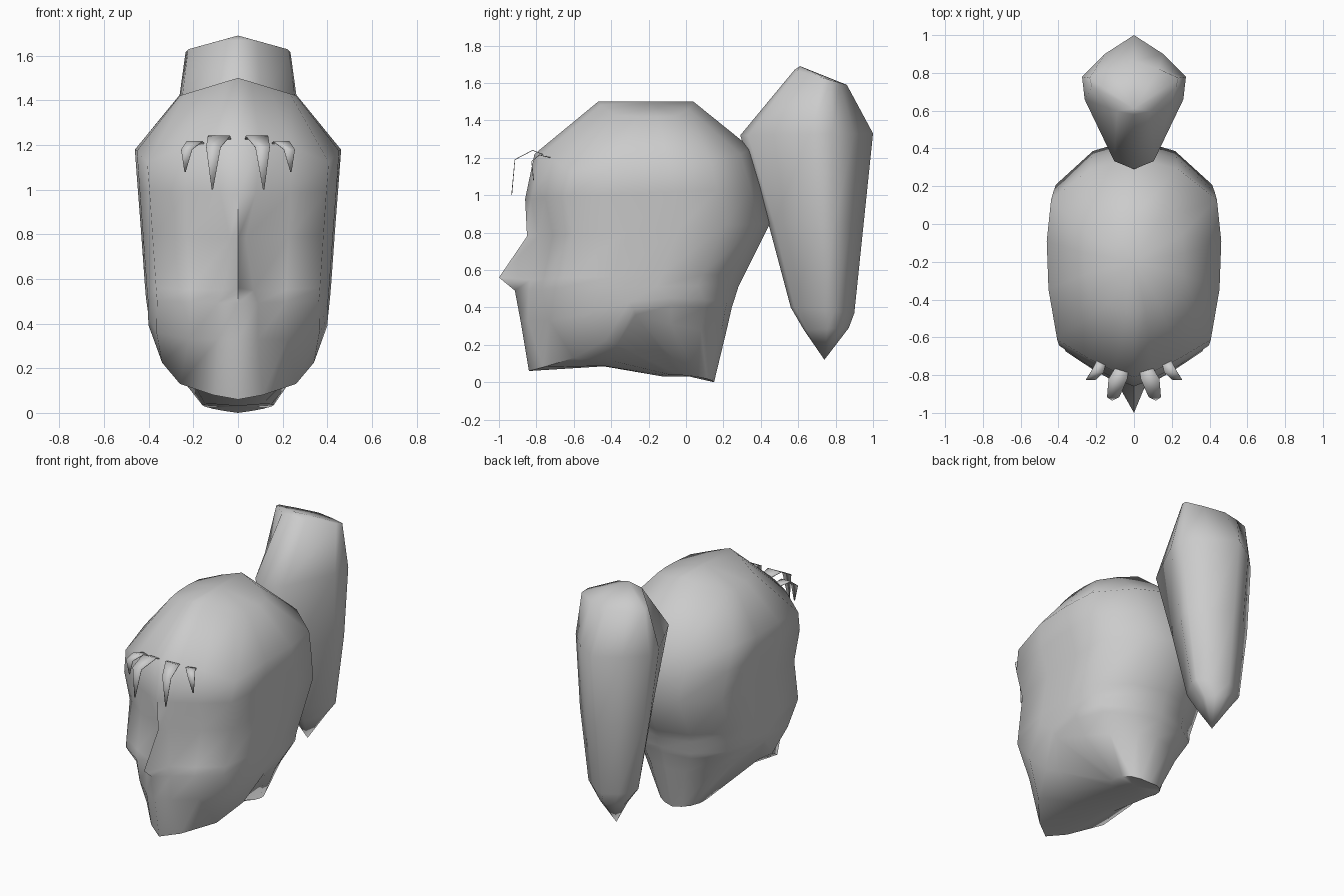
import bpy, bmesh, math

if "Cube" in bpy.data.objects:
    bpy.data.objects.remove(bpy.data.objects["Cube"])


def make_object(name, rings, start=None, end=None, closed=True, angle=50):
    """Loft equal-length rings; start / end points close the ends with fans."""
    bm = bmesh.new()
    vr = [[bm.verts.new(p) for p in r] for r in rings]
    n = len(vr[0])
    for a, b in zip(vr, vr[1:]):
        for i in range(n if closed else n - 1):
            j = (i + 1) % n
            bm.faces.new((a[i], a[j], b[j], b[i]))
    for tip, ring in ((start, vr[0]), (end, vr[-1])):
        if tip:
            t = bm.verts.new(tip)
            for i in range(n if closed else n - 1):
                bm.faces.new((ring[i], ring[(i + 1) % n], t))
    bmesh.ops.recalc_face_normals(bm, faces=bm.faces)
    me = bpy.data.meshes.new(name)
    bm.to_mesh(me)
    bm.free()
    ob = bpy.data.objects.new(name, me)
    bpy.context.collection.objects.link(ob)
    bpy.ops.object.select_all(action='DESELECT')
    ob.select_set(True)
    bpy.context.view_layer.objects.active = ob
    bpy.ops.object.shade_smooth_by_angle(angle=math.radians(angle))
    return ob


def mirrored(half):
    """Complete a front-to-back half ring with its mirror image."""
    return half + [(-x, y, z) for x, y, z in reversed(half[1:-1])]


def section(shape, yf, yb, zf, zb, w, drop=0):
    return [(w * sx, yf + (yb - yf) * sy, zf + (zb - zf) * sy - drop * sx)
            for sx, sy in shape]


# head: neck opening, underside, jaw line, cheeks, then face and skull sections
skull = [(0, 0), (.22, .025), (.52, .085), (.88, .17), (.98, .4),
         (1, .62), (.95, .81), (.5, .95), (0, 1)]
oval = [(0, 0), (.4, .04), (.7, .14), (.93, .32), (1, .5),
        (.93, .68), (.7, .86), (.4, .96), (0, 1)]
neck = section(oval, -.12, .15, .03, .0, .16, -.02)
underside = [(0, -.44, .085), (.09, -.44, .088), (.19, -.42, .12),
             (.29, -.37, .20), (.385, -.27, .36), (.33, -.08, .31),
             (.26, .08, .28), (.13, .19, .28), (0, .22, .29)]
jaw = [(0, -.84, .06), (.11, -.765, .08), (.26, -.60, .13),
       (.34, -.43, .225), (.40, -.28, .39), (.39, -.08, .41),
       (.33, .1, .40), (.17, .21, .39), (0, .245, .40)]
cheeks = [(0, -.885, .33), (.09, -.845, .33), (.22, -.73, .33),
          (.365, -.56, .36), (.403, -.3, .43), (.403, -.08, .45),
          (.355, .1, .44), (.19, .22, .43), (0, .258, .44)]
rings = [neck, underside, jaw, cheeks]
# yf, yb, zf, zb, width, side drop, nose ridge y, nose half width
for yf, yb, zf, zb, w, drop, nose, wing in [
        (-.87, .28, .49, .51, .412, -.01, -.915, .09),
        (-.86, .31, .545, .57, .417, -.01, -1.0, .07),
        (-.82, .45, .78, .85, .435, 0, -.85, .035),
        (-.86, .41, .98, 1.04, .45, 0, -.86, .08),
        (-.81, .35, 1.22, 1.25, .462, .06, -.81, .1),
        (-.47, .04, 1.5, 1.5, .265, .08, -.47, .06)]:
    half = section(skull, yf, yb, zf, zb, w, drop)
    half[0] = (0, nose, zf + (.015 if nose == -1.0 else 0))
    half[1] = (wing,) + half[1][1:]
    if zf == 1.22:      # temples sit lower than the brow
        x, y, z = half[3]
        half[3] = (x, y, z - .05)
    rings.append(half)
make_object("head", [mirrored(r) for r in rings],
            start=(0, .02, .03), end=(0, -.2, 1.5), angle=65)

# ponytail, from its lower tip to the raised crest
lock = [(0, 0), (.38, .06), (.95, .52), (1, .69), (.56, .86), (0, 1)]
tail = [section(lock, yf, yb, zf, zb, w) for yf, yb, zf, zb, w in [
    (.63, .87, .28, .29, .10),
    (.56, .90, .40, .37, .17),
    (.44, .95, .85, .85, .235),
    (.29, 1.0, 1.32, 1.33, .275),
    (.58, .86, 1.67, 1.59, .235)]]
make_object("ponytail", [mirrored(r) for r in tail],
            start=(0, .74, .12), end=(0, .61, 1.69), angle=62)


# fringe: tapered strands curling over the forehead
def strand(name, path, widths, side):
    rows = [[(x * side - w / 2, y, z), (x * side + w / 2, y, z)]
            for (x, y, z), w in zip(path, widths)]
    ob = make_object(name, rows, closed=False)
    mod = ob.modifiers.new("thickness", 'SOLIDIFY')
    mod.thickness = .004
    mod.offset = 0


inner = [(.05, -.72, 1.20), (.085, -.82, 1.24), (.11, -.915, 1.19), (.115, -.932, 1.0)]
outer = [(.17, -.72, 1.20), (.195, -.785, 1.215), (.23, -.825, 1.18), (.237, -.815, 1.08)]
for label, side in (("right", 1), ("left", -1)):
    strand("inner_fringe_" + label, inner, (.05, .10, .065, .006), side)
    strand("outer_fringe_" + label, outer, (.05, .07, .05, .006), side)
